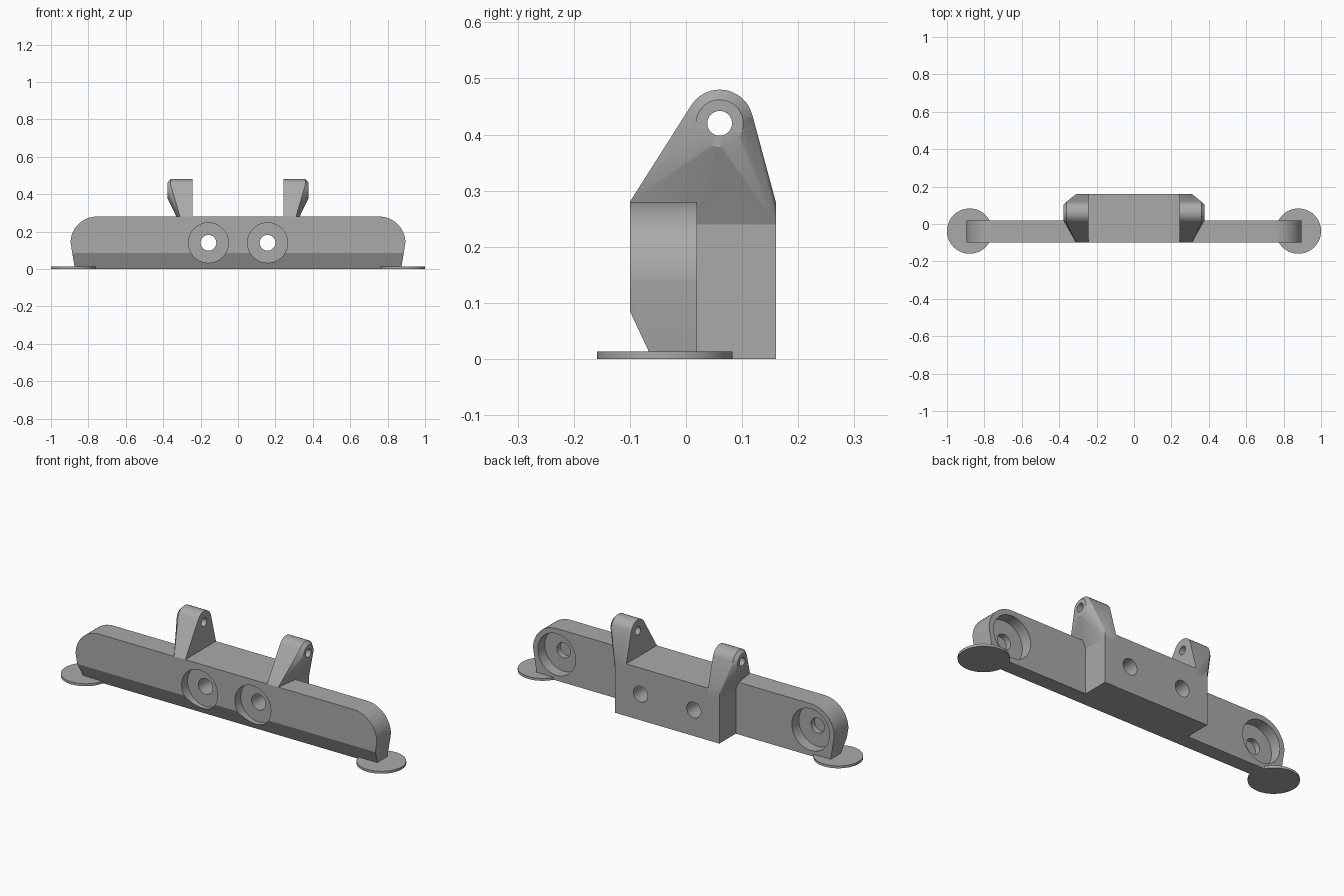
import bpy, bmesh
from math import pi, sin, cos, radians

if "Cube" in bpy.data.objects:
    bpy.data.objects.remove(bpy.data.objects["Cube"])

grey = bpy.data.materials.new("plain grey")
grey.use_nodes = True
colour = (0.4, 0.4, 0.4, 1)
grey.diffuse_color = colour
grey.node_tree.nodes["Principled BSDF"].inputs["Base Color"].default_value = colour


def finish(bm, name):
    bmesh.ops.recalc_face_normals(bm, faces=bm.faces[:])
    mesh = bpy.data.meshes.new(name)
    bm.to_mesh(mesh)
    bm.free()
    obj = bpy.data.objects.new(name, mesh)
    mesh.materials.append(grey)
    bpy.context.collection.objects.link(obj)
    return obj


def activate(obj):
    bpy.ops.object.select_all(action="DESELECT")
    obj.select_set(True)
    bpy.context.view_layer.objects.active = obj


def smooth(obj):
    activate(obj)
    bpy.ops.object.shade_smooth_by_angle(angle=radians(24))


def combine(target, tool, operation):
    """Apply a boolean and discard the tool object."""
    mod = target.modifiers.new(operation, "BOOLEAN")
    mod.operation, mod.solver, mod.object = operation, "EXACT", tool
    activate(target)
    bpy.ops.object.modifier_apply(modifier=mod.name)
    bpy.data.objects.remove(tool)


def cylinder(name, centre, radius, depth, axis):
    bpy.ops.mesh.primitive_cylinder_add(
        vertices=64, radius=radius, depth=depth, location=centre,
        rotation={"x": (0, pi / 2, 0), "y": (pi / 2, 0, 0), "z": (0, 0, 0)}[axis])
    obj = bpy.context.object
    obj.name = name
    obj.data.materials.append(grey)
    return obj


def drill(target, x, z, radius, y0, y1):
    cutter = cylinder("cutter", (x, (y0 + y1) / 2, z), radius, y1 - y0, "y")
    cutter.hide_render = True
    combine(target, cutter, "DIFFERENCE")


def box(name, x, y0, y1, z0, z1):
    bm = bmesh.new()
    bmesh.ops.create_cube(bm, size=1)
    for v in bm.verts:
        v.co = (2 * x * v.co.x, y1 if v.co.y > 0 else y0, z1 if v.co.z > 0 else z0)
    return finish(bm, name)


# Long bar: rounded end profile pushed along y
FRONT, BACK, TOP, MID = -0.10, 0.02, 0.28, 0.14
arc = [(0.755 + MID * cos(a), MID + MID * sin(a))
       for a in [pi / 2 * i / 20 for i in range(21)]]
half = [(0.872, 0)] + arc
outline = half + [(-x, z) for x, z in reversed(half)]
bm = bmesh.new()
face = bm.faces.new([bm.verts.new((x, FRONT, z)) for x, z in outline])
side = bmesh.ops.extrude_face_region(bm, geom=[face])["geom"]
for v in side:
    if isinstance(v, bmesh.types.BMVert):
        v.co.y = BACK
body = finish(bm, "main_bar")

# Sloped lower front edge
bm = bmesh.new()
wedge = bm.faces.new([bm.verts.new((-1.2, y, z)) for y, z in
                      ((FRONT, 0.085), (-0.06, 0), (-0.05, -0.021), (-0.2, -0.021), (-0.2, 0.085))])
for v in bmesh.ops.extrude_face_region(bm, geom=[wedge])["geom"]:
    if isinstance(v, bmesh.types.BMVert):
        v.co.x = 1.2
combine(body, finish(bm, "cutter"), "DIFFERENCE")

# Central rear block
combine(body, box("block", 0.31, -0.02, 0.16, 0, TOP), "UNION")

# Bolt holes through the middle, recessed in front; blind pockets behind the ends
for s in (-1, 1):
    drill(body, s * 0.158, MID, 0.107, -0.3, FRONT + 0.05)
    drill(body, s * 0.158, MID, 0.042, -0.3, 0.3)
    drill(body, s * 0.755, MID, 0.112, BACK - 0.06, 0.1)
    drill(body, s * 0.755, MID, 0.04, BACK - 0.09, 0.1)
smooth(body)


# Upright lugs: hull of the rounded eye and the base, with a cross hole
def lug(name, s):
    ring = [2 * pi * i / 48 for i in range(48)]
    points = [(x, 0.06 + r * cos(a), 0.42 + r * sin(a))
              for x, r in ((0.243, 0.06), (0.36, 0.06), (0.377, 0.042)) for a in ring]
    for x in (0.243, 0.31):
        points += [(x, FRONT, TOP), (x, 0.02, 0.24), (x, 0.16, 0.24)]
    points.append((0.243, 0.16, TOP))
    points.append((0.31, 0.16, TOP))
    bm = bmesh.new()
    for x, y, z in points:
        bm.verts.new((s * x, y, z))
    hull = bmesh.ops.convex_hull(bm, input=bm.verts[:])
    loose = {v for v in hull["geom_interior"] + hull["geom_unused"]
             if isinstance(v, bmesh.types.BMVert)}
    bmesh.ops.delete(bm, geom=list(loose), context="VERTS")
    obj = finish(bm, name)
    cutter = cylinder("cutter", (s * 0.31, 0.06, 0.42), 0.022, 0.4, "x")
    combine(obj, cutter, "DIFFERENCE")
    smooth(obj)


for label, s in (("right", -1), ("left", 1)):
    lug(label + "_lug", s)
    # Thin round foot pad under each end
    smooth(cylinder(label + "_foot_pad", (s * 0.879, -0.038, 0.0065), 0.121, 0.013, "z"))
